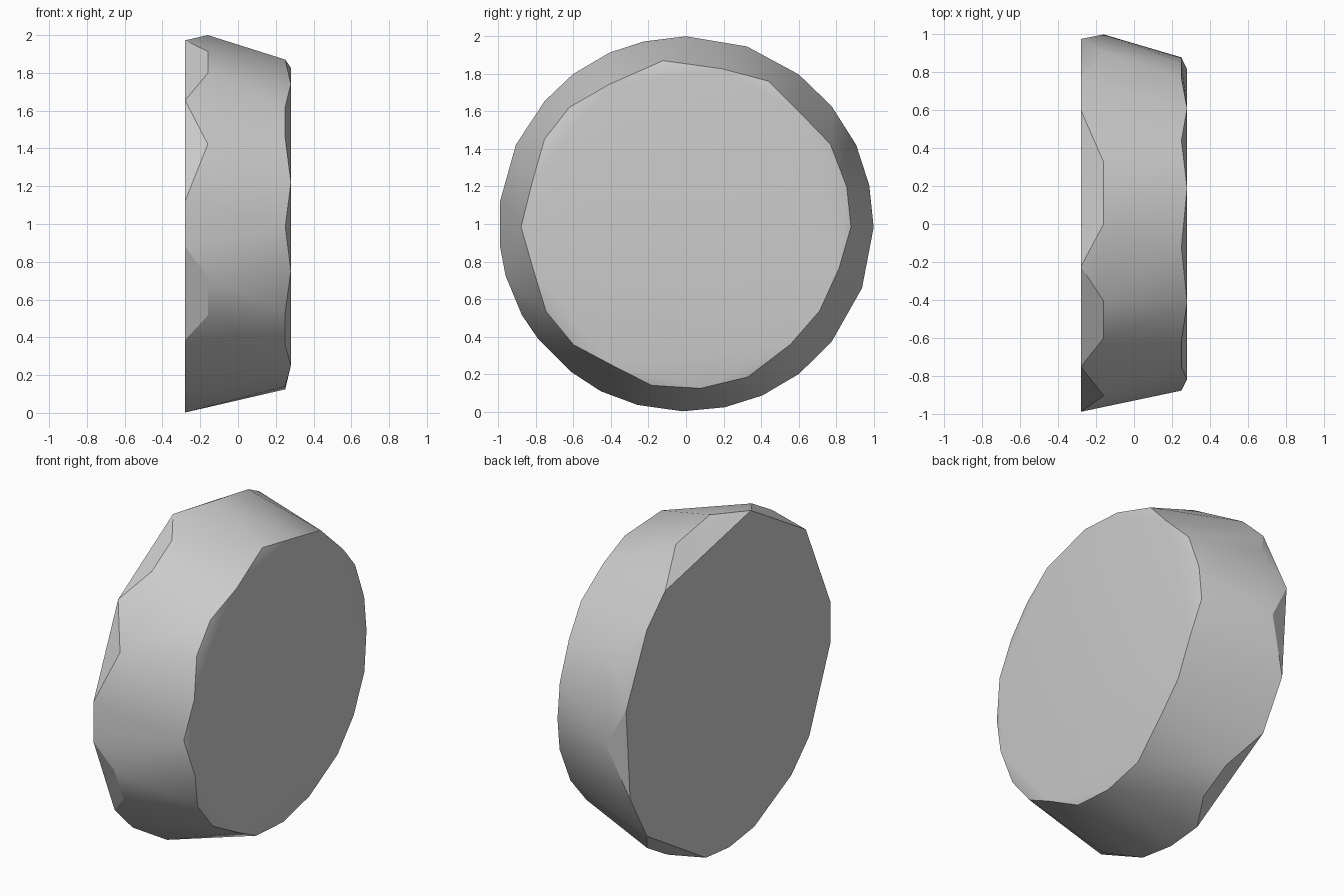
import bpy
import bmesh
from math import cos, sin, radians

cube = bpy.data.objects.get("Cube")
if cube:
    bpy.data.objects.remove(cube, do_unlink=True)

# Plain grey material
GREY = (0.6, 0.6, 0.6, 1.0)
material = bpy.data.materials.new("plain grey")
material.use_nodes = True
material.diffuse_color = GREY
material.node_tree.nodes["Principled BSDF"].inputs["Base Color"].default_value = GREY


def add_rim(bm, depth, radius, angles):
    """Place rim corners on a circle around the x axis, angles from +y."""
    for angle in angles:
        a = radians(angle)
        bm.verts.new((depth, radius * cos(a), 1 + radius * sin(a)))


bm = bmesh.new()

# Wide back face, with some corners chipped forward
add_rim(bm, -0.28, 0.998, (53, 39, 12, -20, -39, -78, -91, -105, -128, -142,
                           -173, 173, 139, 103))
add_rim(bm, -0.16, 1.0, (90, 71, 25, -1, -53, -66, -117, -151, -164,
                         155, 127, 114))

# Narrow outer face, with its chipped corners set back
add_rim(bm, 0.25, 0.879, (181, 149, 135, 98, 60, 29, 13, -1, -68, -85, -102,
                          -133, -148))
add_rim(bm, 0.28, 0.849, (165, 119, 77, 44, -16, -33, -49, -118, -163))

# Skin the corners into one closed, faceted disc
hull = bmesh.ops.convex_hull(bm, input=bm.verts[:])
loose = [v for v in bm.verts if not v.link_faces]
bmesh.ops.delete(bm, geom=loose, context="VERTS")
bmesh.ops.dissolve_limit(bm, angle_limit=radians(0.5),
                         verts=bm.verts[:], edges=bm.edges[:])
bmesh.ops.recalc_face_normals(bm, faces=bm.faces[:])

mesh = bpy.data.meshes.new("faceted_disc")
bm.to_mesh(mesh)
bm.free()
mesh.materials.append(material)
disc = bpy.data.objects.new("faceted_disc", mesh)
bpy.context.collection.objects.link(disc)

# Soften the shallow facets, keep the chipped edges sharp
bpy.ops.object.select_all(action="DESELECT")
disc.select_set(True)
bpy.context.view_layer.objects.active = disc
bpy.ops.object.shade_smooth_by_angle(angle=radians(30))
